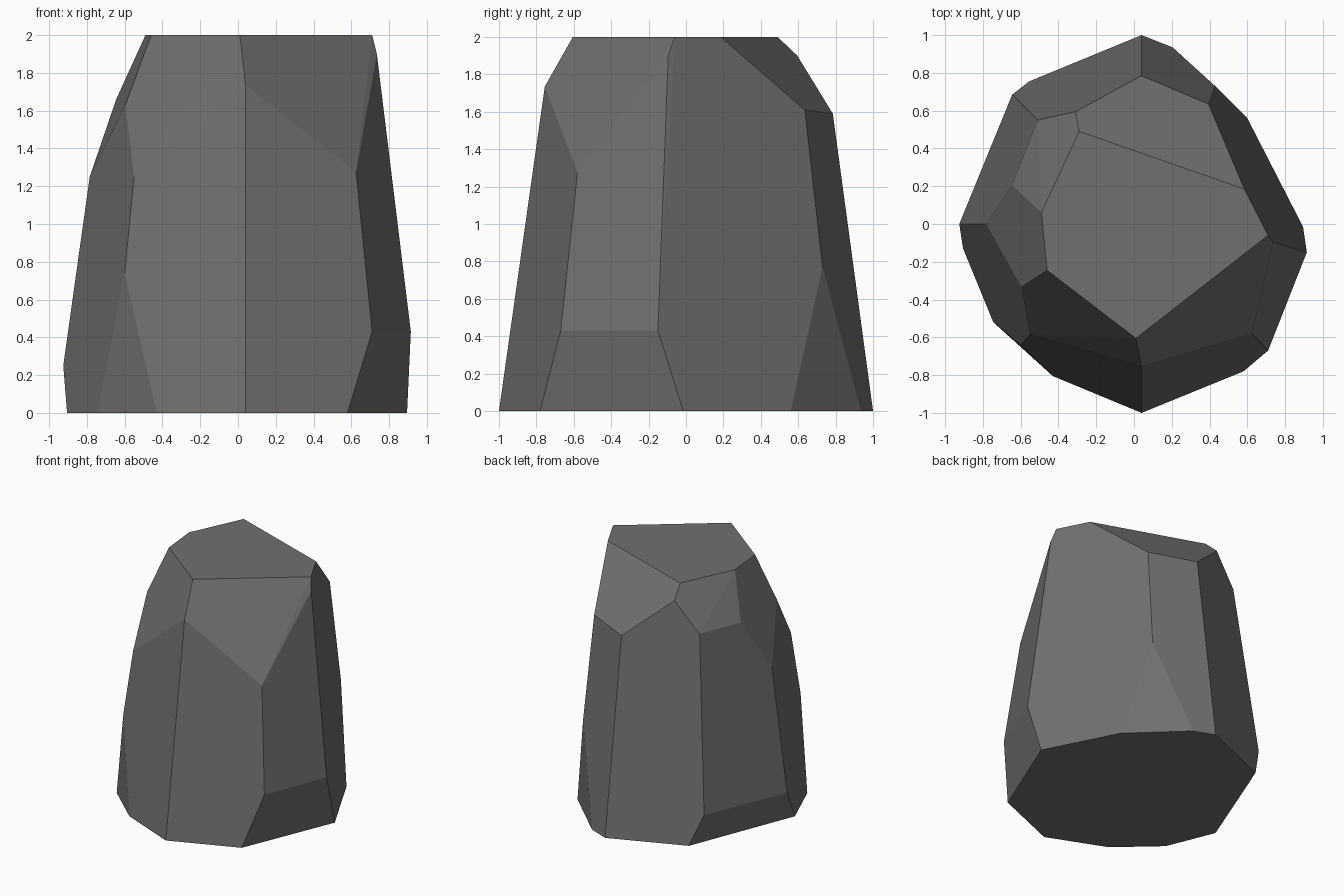
import bpy, bmesh, math

# Corner points of the chiselled boulder, grouped from the ground up
ground = [(0.04, 1.0), (0.205, 0.935), (0.60, 0.56), (0.895, -0.015), (0.58, -0.78),
          (0.04, -1.0), (-0.43, -0.805), (-0.745, -0.52), (-0.905, -0.13), (-0.555, 0.755)]
crown = [(-0.29, 0.49), (0.585, 0.185), (0.71, -0.06),
         (0.01, -0.605), (-0.46, -0.245), (-0.49, 0.06)]
flank = [(0.915, -0.15, 0.43), (0.71, -0.67, 0.43),      # low chamfer, front right
         (-0.925, 0.0, 0.25), (-0.645, 0.685, 0.25),     # low chamfer, back left
         (0.43, 0.73, 0.77), (-0.60, -0.64, 0.74),       # tips of the corner chips
         (0.625, -0.58, 1.275), (-0.55, -0.585, 1.25), (-0.785, 0.0, 1.25),
         (0.04, 0.785, 1.59), (0.395, 0.635, 1.61), (-0.597, -0.335, 1.63),
         (-0.645, 0.205, 1.66), (-0.51, 0.55, 1.66), (0.04, -0.755, 1.735),
         (0.735, -0.095, 1.90), (-0.31, 0.595, 1.90)]
points = [(x, y, 0) for x, y in ground] + flank + [(x, y, 2) for x, y in crown]

# Wrap the points in a convex hull and merge coplanar triangles into flat facets
bm = bmesh.new()
for p in points:
    bm.verts.new(p)
bmesh.ops.convex_hull(bm, input=bm.verts[:])
bmesh.ops.dissolve_limit(bm, angle_limit=math.radians(2.5),
                         verts=bm.verts[:], edges=bm.edges[:])
bmesh.ops.recalc_face_normals(bm, faces=bm.faces[:])
mesh = bpy.data.meshes.new("boulder")
bm.to_mesh(mesh)
bm.free()

# Single dark stone colour
stone = bpy.data.materials.new("dark grey stone")
stone.diffuse_color = (0.16, 0.16, 0.16, 1)
mesh.materials.append(stone)
bpy.context.collection.objects.link(bpy.data.objects.new("boulder", mesh))
